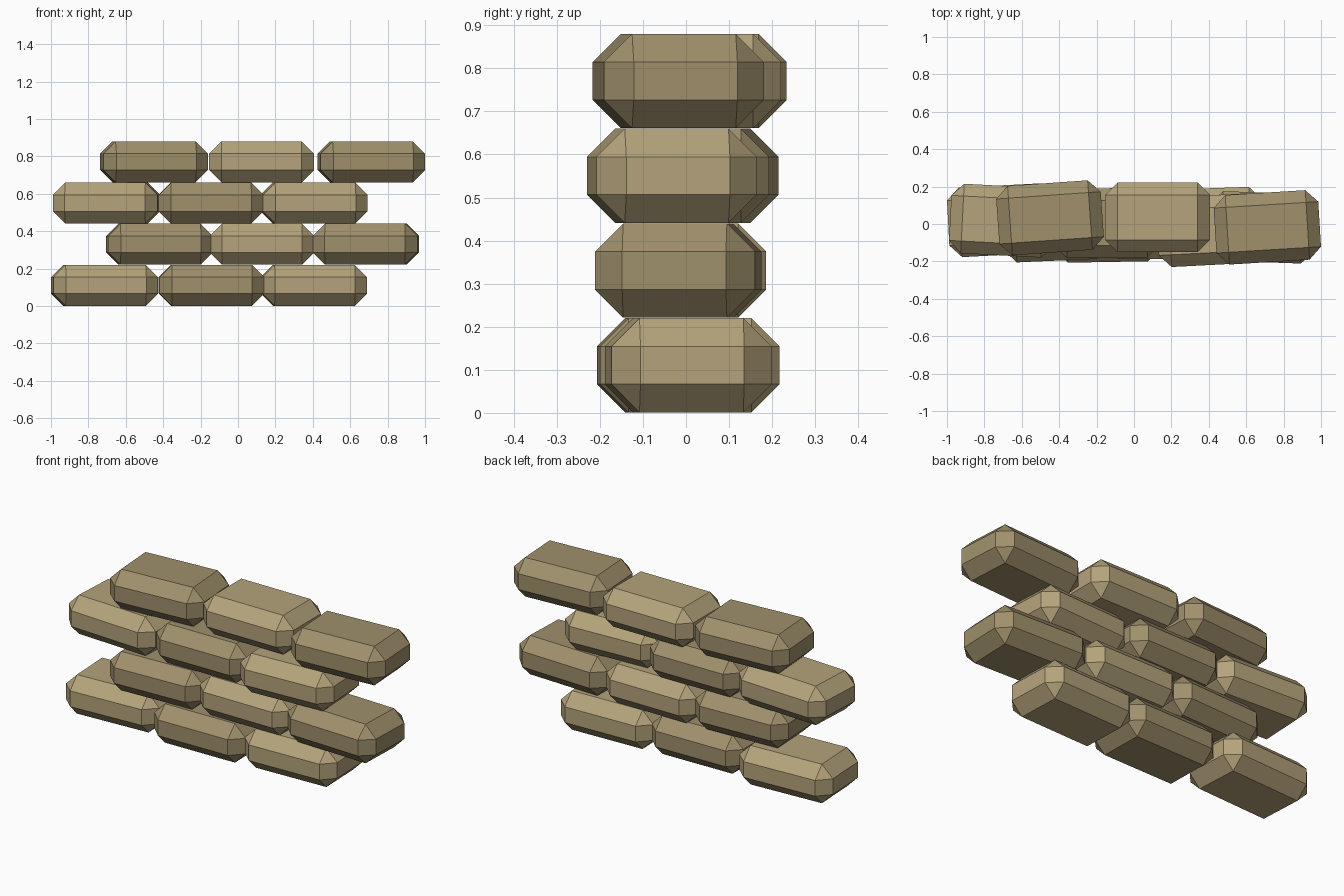
import bpy, math

if "Cube" in bpy.data.objects:
    bpy.data.objects.remove(bpy.data.objects["Cube"])

SIZE = (0.56, 0.372, 0.219)   # one sandbag
BEVEL = 0.0655
PITCH = 0.22                  # height of a course


def material(name, rgb):
    m = bpy.data.materials.new(name)
    m.diffuse_color = (*rgb, 1)
    m.use_nodes = True
    m.node_tree.nodes["Principled BSDF"].inputs["Base Color"].default_value = m.diffuse_color
    return m


light = material("light_burlap", (0.46, 0.37, 0.20))
dark = material("dark_burlap", (0.35, 0.28, 0.15))


def sandbag(name, x, y, z, turn, mat):
    # Box with one wide chamfer on every edge
    bpy.ops.mesh.primitive_cube_add(size=1)
    bag = bpy.context.object
    bag.name = name
    bag.scale = SIZE
    bpy.ops.object.transform_apply(location=False, rotation=False, scale=True)
    bag.location = (x, y, z)
    bag.rotation_euler.z = math.radians(turn)
    mod = bag.modifiers.new("chamfer", 'BEVEL')
    mod.width = BEVEL
    mod.segments = 1
    mod.limit_method = 'NONE'
    bag.data.materials.append(mat)


# Courses from the ground up: (x, y, turn in degrees) of each bag
courses = [
    [(-0.714, 0.020, 3), (-0.142, -0.017, 1), (0.406, 0.005, 2)],
    [(-0.420, -0.010, 2.5), (0.128, 0.000, 0), (0.684, -0.018, -2)],
    [(-0.703, 0.018, -3), (-0.145, 0.005, 0.5), (0.406, -0.033, 3)],
    [(-0.449, 0.033, 4), (0.126, 0.035, 0), (0.713, -0.018, 3.5)],
]
for row, bags in enumerate(courses):
    for col, (x, y, turn) in enumerate(bags):
        sandbag(f"sandbag_course{row + 1}_{col + 1}", x, y,
                SIZE[2] / 2 + 0.001 + row * PITCH, turn,
                dark if (row + col) % 2 else light)
